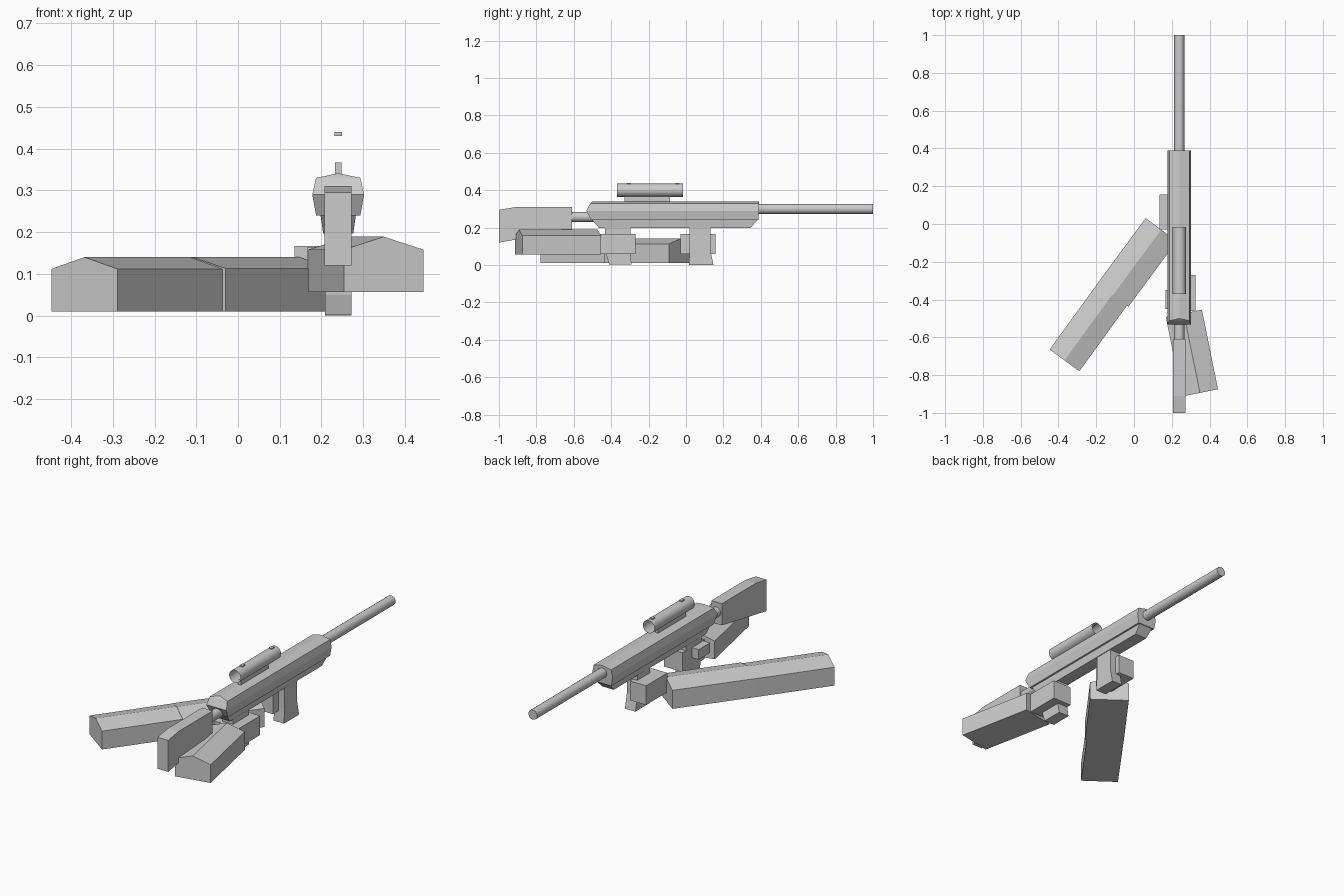
import bpy, bmesh, math
from mathutils import Vector

if "Cube" in bpy.data.objects:
    bpy.data.objects.remove(bpy.data.objects["Cube"])

CX = 0.24  # centre line of the rifle


def finish(name, bm):
    bmesh.ops.remove_doubles(bm, verts=bm.verts, dist=1e-4)
    bmesh.ops.recalc_face_normals(bm, faces=bm.faces)
    me = bpy.data.meshes.new(name)
    bm.to_mesh(me)
    bm.free()
    ob = bpy.data.objects.new(name, me)
    bpy.context.collection.objects.link(ob)
    return ob


def stack(name, rows):
    """Loft rectangles upward; each row is (z, half_width, y_back, y_front)."""
    bm = bmesh.new()
    loops = [[bm.verts.new(p) for p in ((CX - w, y0, z), (CX + w, y0, z),
                                        (CX + w, y1, z), (CX - w, y1, z))]
             for z, w, y0, y1 in rows]
    for a, b in zip(loops, loops[1:]):
        for i in range(4):
            j = (i + 1) % 4
            bm.faces.new((a[i], a[j], b[j], b[i]))
    bm.faces.new(loops[0][::-1])
    bm.faces.new(loops[-1])
    return finish(name, bm)


def extrude(name, ring, offset):
    """Solid from a flat ring of points moved along an offset."""
    bm = bmesh.new()
    a = [bm.verts.new(p) for p in ring]
    b = [bm.verts.new(Vector(p) + Vector(offset)) for p in ring]
    n = len(a)
    for i in range(n):
        bm.faces.new((a[i], a[(i + 1) % n], b[(i + 1) % n], b[i]))
    bm.faces.new(a[::-1])
    bm.faces.new(b)
    return finish(name, bm)


def box(name, x, y, z):
    ring = [(x[0], y[0], z[0]), (x[1], y[0], z[0]), (x[1], y[1], z[0]), (x[0], y[1], z[0])]
    return extrude(name, ring, (0, 0, z[1] - z[0]))


def arm(name, start, end, width, z0, z_side, z_ridge):
    """Sleeve with a five-sided section between two plan points."""
    s, e = Vector((*start, 0)), Vector((*end, 0))
    d = e - s
    side = Vector((-d.y, d.x, 0)).normalized() * width / 2
    up = Vector((0, 0, 1))
    ring = [s - side + up * z0, s + side + up * z0, s + side + up * z_side,
            s + up * z_ridge, s - side + up * z_side]
    return extrude(name, ring, d)


def tube(name, y0, y1, z, r, sides, ends='NGON'):
    bpy.ops.mesh.primitive_cylinder_add(vertices=sides, radius=r, depth=y1 - y0,
                                        end_fill_type=ends, location=(CX, (y0 + y1) / 2, z),
                                        rotation=(math.pi / 2, 0, 0))
    ob = bpy.context.object
    ob.name = name
    bpy.ops.object.shade_smooth_by_angle(angle=math.radians(30))
    return ob


# Receiver: faceted upper and narrower lower
stack("receiver_upper", [(0.24, 0.053, -0.507, 0.388), (0.29, 0.062, -0.533, 0.39),
                         (0.33, 0.053, -0.512, 0.39), (0.341, 0.0, -0.50, 0.39)])
stack("receiver_lower", [(0.197, 0.036, -0.465, 0.342), (0.245, 0.043, -0.505, 0.388)])

# Barrel, stock tube and stock
tube("barrel", 0.37, 1.0, 0.30, 0.027, 16)
tube("stock_tube", -0.63, -0.48, 0.257, 0.027, 16)
extrude("stock", [(0.207, y, z) for y, z in ((-1, 0.12), (-0.61, 0.19), (-0.61, 0.31),
                                             (-0.91, 0.31), (-1, 0.295))], (0.065, 0, 0))

# Scope: open tube on a rail with two small studs
tube("scope", -0.37, -0.015, 0.40, 0.035, 32, 'NOTHING')
box("scope_mount", (0.232, 0.248), (-0.33, -0.085), (0.332, 0.367))
for i, y in enumerate((-0.305, -0.047)):
    box(f"scope_stud_{i + 1}", (0.231, 0.249), (y - 0.012, y + 0.012), (0.43, 0.44))

# Grips
stack("rear_grip", [(0.002, 0.032, -0.41, -0.29), (0.05, 0.032, -0.425, -0.298),
                    (0.205, 0.032, -0.435, -0.298)])
stack("front_grip", [(0.0, 0.032, 0.015, 0.147), (0.08, 0.032, 0.02, 0.13),
                     (0.205, 0.032, 0.02, 0.13)])

# Hands
box("right_hand", (0.21, 0.325), (-0.46, -0.27), (0.06, 0.167))
box("right_thumb", (0.167, 0.215), (-0.45, -0.35), (0.11, 0.165))
box("left_hand", (0.135, 0.235), (-0.03, 0.157), (0.06, 0.167))

# Sleeves
arm("right_forearm", (0.349, -0.894), (0.264, -0.473), 0.195, 0.057, 0.158, 0.189)
arm("left_forearm", (-0.112, -0.377), (0.144, -0.03), 0.205, 0.01, 0.113, 0.141)
arm("left_upper_arm", (-0.368, -0.722), (-0.115, -0.373), 0.195, 0.01, 0.112, 0.14)
